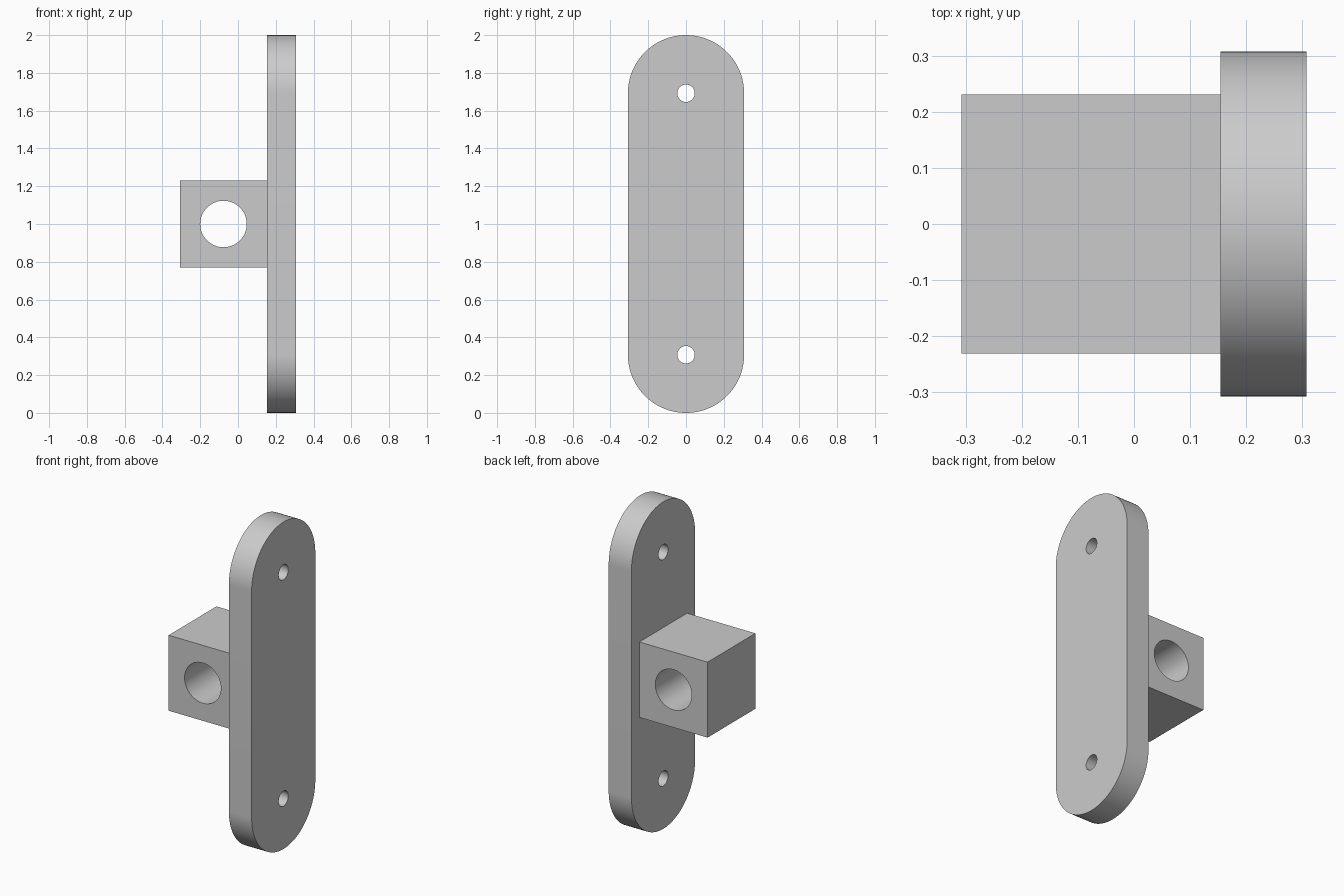
import bpy
import bmesh
import math
from mathutils import Matrix, Vector

if "Cube" in bpy.data.objects:
    bpy.data.objects.remove(bpy.data.objects["Cube"], do_unlink=True)

U = 2 / 13            # one design unit: the plate is 13 units tall
SEGMENTS = 64

grey = bpy.data.materials.new("light grey")
grey.use_nodes = True
colour = (0.6, 0.6, 0.6, 1)
grey.diffuse_color = colour
grey.node_tree.nodes["Principled BSDF"].inputs["Base Color"].default_value = colour


def make_object(name, bm):
    bmesh.ops.recalc_face_normals(bm, faces=bm.faces)
    mesh = bpy.data.meshes.new(name)
    bm.to_mesh(mesh)
    bm.free()
    mesh.materials.append(grey)
    obj = bpy.data.objects.new(name, mesh)
    bpy.context.collection.objects.link(obj)
    return obj


def activate(obj):
    bpy.ops.object.select_all(action="DESELECT")
    obj.select_set(True)
    bpy.context.view_layer.objects.active = obj


def drill(obj, centre, radius, length, axis):
    """Cut a round through hole along the given axis."""
    bm = bmesh.new()
    turn = Vector((0, 0, 1)).rotation_difference(Vector(axis)).to_matrix().to_4x4()
    bmesh.ops.create_cone(bm, cap_ends=True, segments=SEGMENTS, radius1=radius,
                          radius2=radius, depth=length,
                          matrix=Matrix.Translation(centre) @ turn)
    cutter = make_object("hole_cutter", bm)
    cutter.hide_render = True
    activate(obj)
    mod = obj.modifiers.new("hole", "BOOLEAN")
    mod.operation = "DIFFERENCE"
    mod.solver = "EXACT"
    mod.object = cutter
    bpy.ops.object.modifier_apply(modifier=mod.name)
    bpy.data.objects.remove(cutter, do_unlink=True)


# Mounting plate: a slot-shaped outline with round ends, extruded along x
radius = 2 * U
end_offset = 4.5 * U
bm = bmesh.new()
outline = []
for side in (1, -1):
    for i in range(SEGMENTS + 1):
        a = math.pi * i / SEGMENTS
        outline.append(bm.verts.new((U, side * radius * math.cos(a),
                                     1 + side * (end_offset + radius * math.sin(a)))))
face = bm.faces.new(outline)
grown = bmesh.ops.extrude_face_region(bm, geom=[face])
bmesh.ops.translate(bm, vec=(U, 0, 0),
                    verts=[v for v in grown["geom"] if isinstance(v, bmesh.types.BMVert)])
plate = make_object("mounting_plate", bm)

# Screw holes at the centres of the round ends
for side in (1, -1):
    drill(plate, (1.5 * U, 0, 1 + side * end_offset), 0.3 * U, 2 * U, (1, 0, 0))

# Cube block against the plate, with a bore from front to back
bm = bmesh.new()
bmesh.ops.create_cube(bm, size=3 * U, matrix=Matrix.Translation((-0.5 * U, 0, 1)))
block = make_object("bored_block", bm)
drill(block, (-0.5 * U, 0, 1), 0.8 * U, 4 * U, (0, 1, 0))

# Smooth curved walls, sharp rims
for obj in (plate, block):
    activate(obj)
    bpy.ops.object.shade_smooth_by_angle(angle=math.radians(30))
